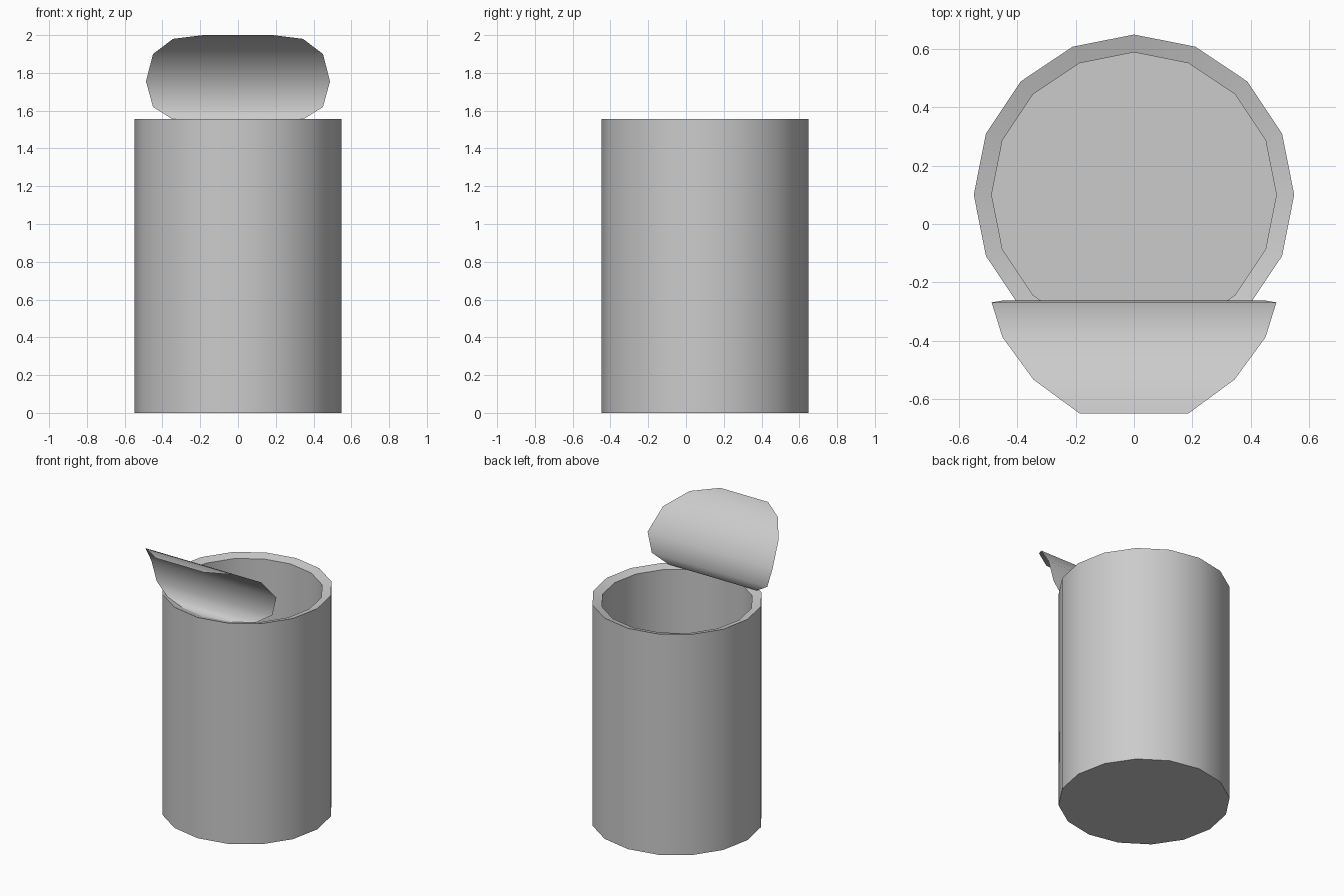
import bpy, bmesh, math

if "Cube" in bpy.data.objects:
    bpy.data.objects.remove(bpy.data.objects["Cube"])

SIDES = 16
CY = 0.10          # can axis is set back from the origin


def finish(name, bm, angle):
    bmesh.ops.recalc_face_normals(bm, faces=bm.faces)
    mesh = bpy.data.meshes.new(name)
    bm.to_mesh(mesh)
    bm.free()
    obj = bpy.data.objects.new(name, mesh)
    bpy.context.collection.objects.link(obj)
    bpy.ops.object.select_all(action='DESELECT')
    obj.select_set(True)
    bpy.context.view_layer.objects.active = obj
    bpy.ops.object.shade_smooth_by_angle(angle=math.radians(angle))
    return obj


# Can body: outer wall, rim dipping inward, inner wall and floor
bm = bmesh.new()
rings = []
for r, z in [(0.548, 0.0), (0.548, 1.555), (0.487, 1.537), (0.487, 0.06)]:
    rings.append([bm.verts.new((r * math.cos(2 * math.pi * i / SIDES),
                                CY + r * math.sin(2 * math.pi * i / SIDES), z))
                  for i in range(SIDES)])
for a, b in zip(rings, rings[1:]):
    for i in range(SIDES):
        j = (i + 1) % SIDES
        bm.faces.new((a[i], a[j], b[j], b[i]))
bm.faces.new(rings[0])
bm.faces.new(rings[-1])
finish("can_body", bm, 40)

# Peeled lid: thin disc curled up and forward, rows of (half width, y, z)
bm = bmesh.new()
profile = [(0.186, -0.350, 1.537), (0.344, -0.297, 1.553), (0.450, -0.262, 1.62),
           (0.487, -0.268, 1.755), (0.450, -0.387, 1.90), (0.344, -0.532, 1.98),
           (0.186, -0.648, 2.0)]
rows = [[bm.verts.new((s * w, y, z)) for s in (-1, 1)] for w, y, z in profile]
for a, b in zip(rows, rows[1:]):
    bm.faces.new((a[0], a[1], b[1], b[0]))
# hinge point where the lid still joins the rim
hinge = bm.verts.new((0, CY - 0.487, 1.537))
bm.faces.new((hinge, rows[0][1], rows[0][0]))
finish("peeled_lid", bm, 60)
